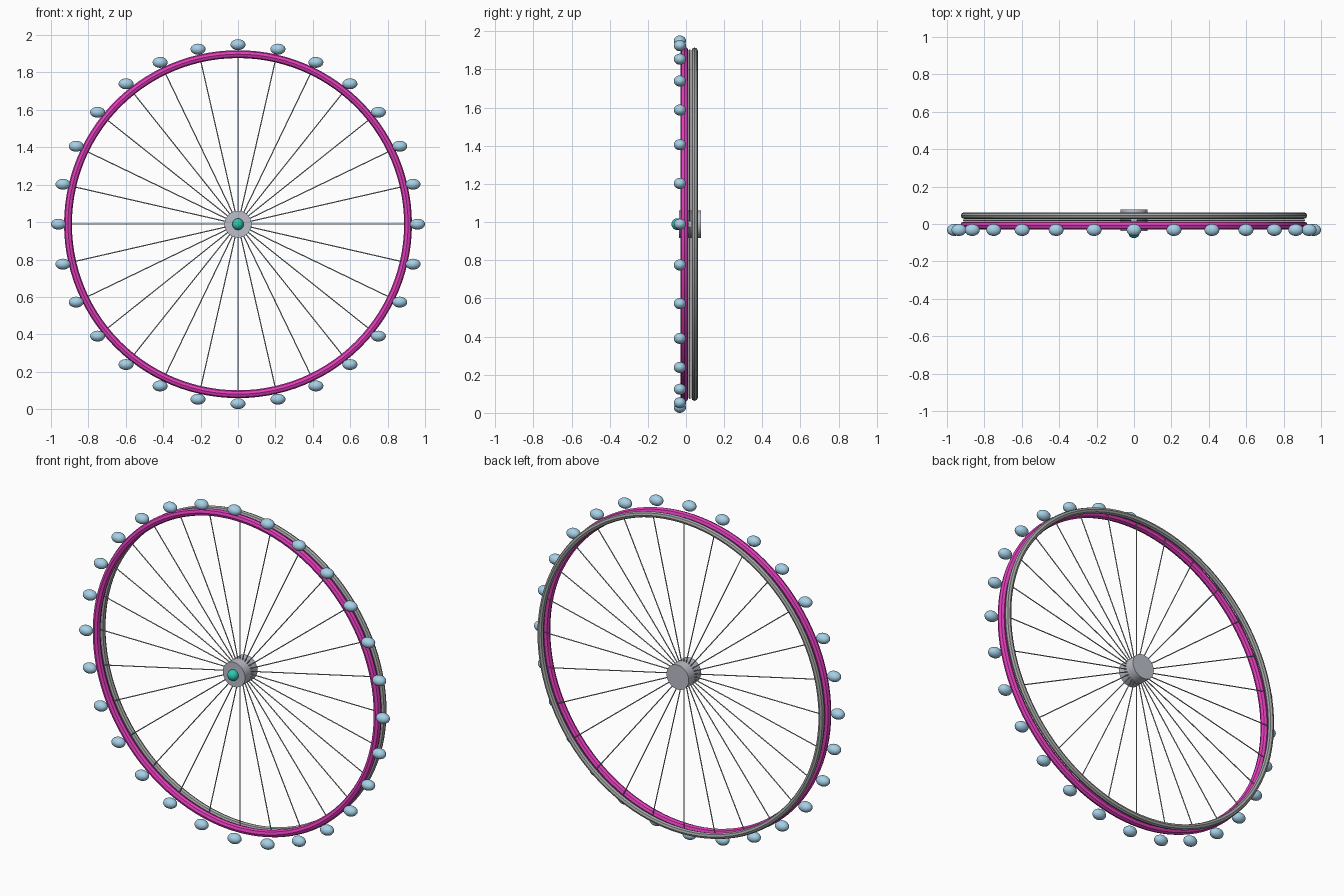
import bpy, math
from mathutils import Vector

if "Cube" in bpy.data.objects:
    bpy.data.objects.remove(bpy.data.objects["Cube"])

CZ = 0.989         # wheel centre height
N = 28             # spokes and pods


def mat(name, rgb):
    m = bpy.data.materials.new(name)
    lin = [c / 12.92 if c <= 0.04045 else ((c + 0.055) / 1.055) ** 2.4 for c in rgb]
    m.diffuse_color = (*lin, 1)
    m.use_nodes = True
    m.node_tree.nodes["Principled BSDF"].inputs["Base Color"].default_value = m.diffuse_color
    return m


magenta = mat("magenta", (0.89, 0.24, 0.74))
rim_grey = mat("rim grey", (0.65, 0.66, 0.66))
hub_grey = mat("hub grey", (0.74, 0.75, 0.79))
spoke_grey = mat("spoke grey", (0.72, 0.73, 0.75))
pod_blue = mat("pod blue", (0.66, 0.83, 0.92))
teal = mat("teal", (0.18, 0.78, 0.69))


def finish(name, material, angle=60):
    ob = bpy.context.object
    ob.name = name
    ob.data.materials.append(material)
    bpy.ops.object.shade_smooth_by_angle(angle=math.radians(angle))
    return ob


def ring(name, y, radius, tube, material):
    bpy.ops.mesh.primitive_torus_add(location=(0, y, CZ), rotation=(math.pi / 2, 0, 0),
                                     major_radius=radius, minor_radius=tube,
                                     major_segments=112, minor_segments=8)
    finish(name, material, 30)


def ball(name, loc, size, material):
    bpy.ops.mesh.primitive_uv_sphere_add(segments=20, ring_count=12, radius=1, location=loc)
    bpy.context.object.scale = size
    finish(name, material)


# Twin rims
ring("front_rim", -0.008, 0.909, 0.021, magenta)
ring("back_rim", 0.045, 0.909, 0.017, rim_grey)

# Hub and its front cap
bpy.ops.mesh.primitive_cylinder_add(vertices=32, radius=0.072, depth=0.115,
                                    location=(0, 0.02, CZ), rotation=(math.pi / 2, 0, 0))
finish("hub", hub_grey, 30)
ball("hub_cap", (0, -0.045, CZ), (0.031, 0.031, 0.031), teal)

# Spokes between the rims, pods around the front rim
for i in range(N):
    a = 2 * math.pi * i / N
    d = Vector((math.sin(a), 0, math.cos(a)))
    bpy.ops.mesh.primitive_cylinder_add(vertices=8, radius=0.003, depth=0.85,
                                        location=d * 0.49 + Vector((0, 0.02, CZ)),
                                        rotation=(0, a, 0))
    finish(f"spoke_{i}", spoke_grey)
    ball(f"pod_{i}", d * 0.96 + Vector((0, -0.032, CZ)), (0.04, 0.032, 0.029), pod_blue)
